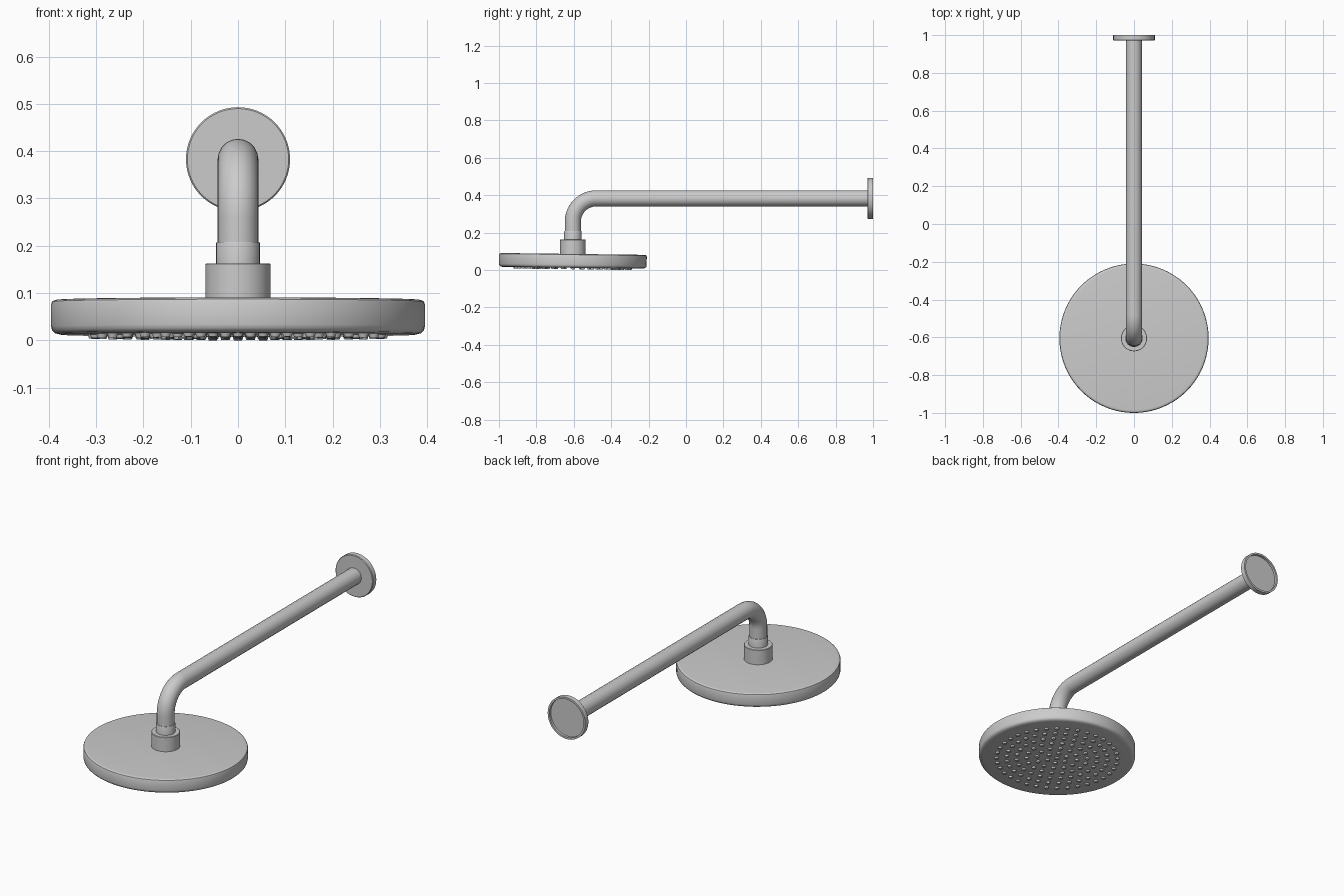
import bpy, bmesh, math
from mathutils import Matrix, Vector

if "Cube" in bpy.data.objects:
    bpy.data.objects.remove(bpy.data.objects["Cube"])

HEAD_Y = -0.605
ARM_Z = 0.383
TILT = Matrix.Rotation(math.radians(-0.73), 4, 'X')


def finish(name, bm):
    bmesh.ops.remove_doubles(bm, verts=bm.verts, dist=1e-5)
    bmesh.ops.recalc_face_normals(bm, faces=bm.faces)
    mesh = bpy.data.meshes.new(name)
    bm.to_mesh(mesh)
    bm.free()
    ob = bpy.data.objects.new(name, mesh)
    bpy.context.collection.objects.link(ob)
    smooth(ob)
    return ob


def smooth(ob):
    bpy.ops.object.select_all(action='DESELECT')
    ob.select_set(True)
    bpy.context.view_layer.objects.active = ob
    bpy.ops.object.shade_smooth_by_angle(angle=math.radians(35))


def lathe(name, profile, matrix, steps=64):
    """Spin an (r, z) profile around z, then place it."""
    bm = bmesh.new()
    verts = [bm.verts.new((r, 0, z)) for r, z in profile]
    edges = [bm.edges.new(p) for p in zip(verts, verts[1:])]
    bmesh.ops.spin(bm, geom=verts + edges, cent=(0, 0, 0), axis=(0, 0, 1),
                   angle=2 * math.pi, steps=steps, use_merge=True)
    bm.transform(matrix)
    return finish(name, bm)


# Round spray head with softened rims, very slightly tilted
head_place = Matrix.Translation((0, HEAD_Y, 0.049)) @ TILT
lathe("spray_head", [(0, -0.037), (0.375, -0.037), (0.387, -0.034), (0.393, -0.028),
                     (0.395, -0.02), (0.395, 0.028), (0.393, 0.033), (0.388, 0.036),
                     (0.38, 0.037), (0, 0.037)], head_place, 80)

# Nozzles in concentric rings under the head
bm = bmesh.new()
for ring in range(7):
    count = max(1, 6 * ring)
    for i in range(count):
        a = 2 * math.pi * i / count
        r = 0.051 * ring
        pos = Vector((r * math.cos(a), r * math.sin(a), -0.040))
        bmesh.ops.create_cone(bm, cap_ends=True, segments=14, radius1=0.009,
                              radius2=0.0125, depth=0.01,
                              matrix=head_place @ Matrix.Translation(pos))
finish("nozzles", bm)

# Collar and sleeve joining head to arm
neck = Matrix.Translation((0, HEAD_Y, 0))
lathe("collar", [(0, 0.07), (0.069, 0.07), (0.069, 0.161), (0.067, 0.163), (0, 0.163)], neck)
lathe("sleeve", [(0, 0.15), (0.046, 0.15), (0.046, 0.206), (0.045, 0.208), (0, 0.208)], neck)

# Bent arm: vertical stub, quarter bend, long horizontal run
bend = 0.125
path = [(0, HEAD_Y, 0.17)]
for i in range(17):
    a = math.pi / 2 * i / 16
    path.append((0, HEAD_Y + bend * (1 - math.cos(a)), ARM_Z - bend * (1 - math.sin(a))))
path.append((0, 0.98, ARM_Z))
curve = bpy.data.curves.new("arm", 'CURVE')
curve.dimensions = '3D'
curve.bevel_depth = 0.043
curve.bevel_resolution = 8
curve.use_fill_caps = True
spline = curve.splines.new('POLY')
spline.points.add(len(path) - 1)
for p, co in zip(spline.points, path):
    p.co = (*co, 1)
arm = bpy.data.objects.new("arm", curve)
bpy.context.collection.objects.link(arm)
bpy.ops.object.select_all(action='DESELECT')
arm.select_set(True)
bpy.context.view_layer.objects.active = arm
bpy.ops.object.convert(target='MESH')
smooth(bpy.context.view_layer.objects.active)

# Wall flange, hollow at the back
wall = Matrix.Translation((0, 1, ARM_Z)) @ Matrix.Rotation(math.radians(90), 4, 'X')
lathe("wall_flange", [(0, 0.012), (0.1, 0.012), (0.1, 0), (0.11, 0), (0.11, 0.026),
                      (0.107, 0.029), (0, 0.029)], wall)
